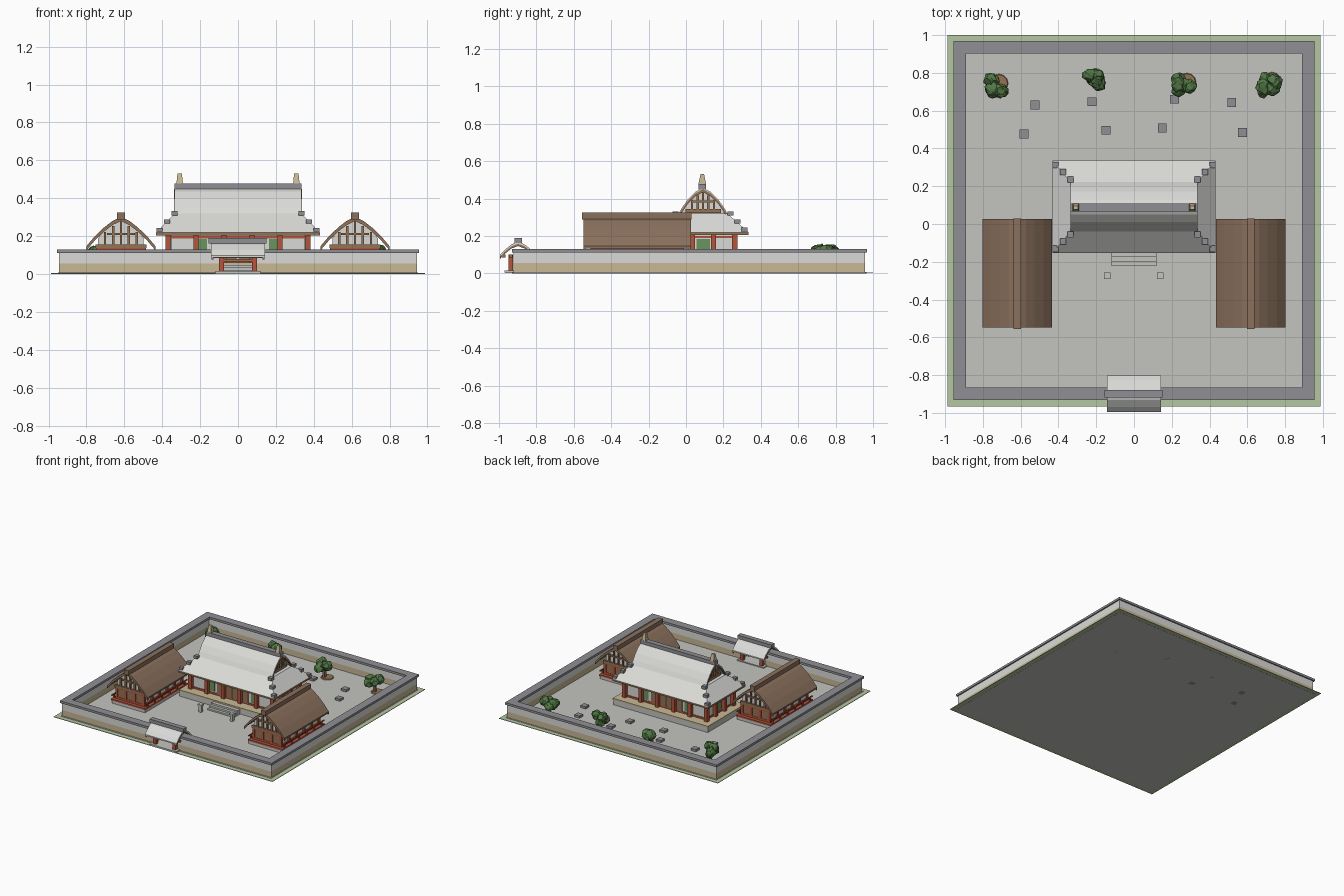
import bpy, bmesh, random
from mathutils import Vector

random.seed(4)
if "Cube" in bpy.data.objects:
    bpy.data.objects.remove(bpy.data.objects["Cube"])


def material(name, r, g, b):
    m = bpy.data.materials.new(name)
    m.use_nodes = True
    m.diffuse_color = (r, g, b, 1)
    m.node_tree.nodes["Principled BSDF"].inputs["Base Color"].default_value = (r, g, b, 1)
    return m


PAVING = material("pale paving", 0.55, 0.55, 0.53)
WHITE = material("white plaster", 0.70, 0.70, 0.68)
SLATE = material("grey slate", 0.28, 0.28, 0.30)
SAND = material("sand stone", 0.58, 0.48, 0.30)
THATCH = material("brown bark", 0.26, 0.165, 0.11)
TIMBER = material("timber", 0.30, 0.17, 0.09)
RED = material("red lacquer", 0.46, 0.09, 0.045)
GREEN = material("green lattice", 0.14, 0.30, 0.11)
LEAF = material("leaf green", 0.085, 0.19, 0.06)
GRASS = material("grass", 0.47, 0.57, 0.36)


def finish(name, bm, mat):
    bmesh.ops.recalc_face_normals(bm, faces=bm.faces)
    mesh = bpy.data.meshes.new(name)
    bm.to_mesh(mesh)
    bm.free()
    mesh.materials.append(mat)
    ob = bpy.data.objects.new(name, mesh)
    bpy.context.collection.objects.link(ob)
    return ob


def add_box(bm, x, y, z, taper=(1, 1)):
    # x, y, z are (low, high) pairs; taper scales the top face
    geo = bmesh.ops.create_cube(bm, size=1)["verts"]
    for v in geo:
        top = v.co.z > 0
        s = taper if top else (1, 1)
        v.co = Vector((sum(x) / 2 + v.co.x * s[0] * (x[1] - x[0]),
                       sum(y) / 2 + v.co.y * s[1] * (y[1] - y[0]), z[1] if top else z[0]))


def boxes(name, specs, mat):
    bm = bmesh.new()
    for s in specs:
        add_box(bm, *s)
    return finish(name, bm, mat)


def near(c, h):
    return (c - h, c + h)


def place(axis, center, u, along, z):
    # u runs across the ridge, along runs with it
    return (along, center + u, z) if axis == "x" else (center + u, along, z)


def mirrored(half):
    return [(-u, z) for u, z in reversed(half)] + half[1:]


def roof_shell(name, half, axis, center, span, thick, mat):
    # curved roof sheet with thickness, swept along the ridge
    pts = mirrored(half)
    bm = bmesh.new()
    rows = [[bm.verts.new(place(axis, center, u, a, z - d)) for u, z in pts]
            for a, d in ((span[0], 0), (span[1], 0), (span[1], thick), (span[0], thick))]
    n = len(pts)
    for k in range(4):
        for i in range(n - 1):
            bm.faces.new((rows[k][i], rows[k][i + 1], rows[(k + 1) % 4][i + 1], rows[(k + 1) % 4][i]))
    for i in (0, n - 1):
        bm.faces.new([r[i] for r in rows])
    return finish(name, bm, mat)


def gable_block(name, half, axis, center, span, base, mat):
    pts = [(u, z) for u, z in mirrored(half)]
    pts = [(pts[0][0], base)] + pts + [(pts[-1][0], base)]
    bm = bmesh.new()
    a, b = [[bm.verts.new(place(axis, center, u, s, z)) for u, z in pts] for s in span]
    bm.faces.new(a)
    bm.faces.new(b)
    for i in range(len(pts)):
        j = (i + 1) % len(pts)
        bm.faces.new((a[i], a[j], b[j], b[i]))
    return finish(name, bm, mat)


def gable_frame(name, axis, center, at, base, peak, width):
    # tie beam, collar beam and struts on one gable
    rise = peak - base
    specs = []
    def bar(u, z):
        specs.append((near(at, .008), near(center + u[0], u[1]), z) if axis == "x"
                     else (near(center + u[0], u[1]), near(at, .008), z))
    bar((0, width), (base - .012, base + .008))
    bar((0, width * .55), (base + rise * .42, base + rise * .42 + .01))
    for f in (-.62, -.3, 0, .3, .62):
        bar((f * width, .006), (base, base + rise * (1 - .75 * abs(f))))
    boxes(name, specs, TIMBER)


# Ground and paved court
boxes("lawn", [((-.987, .987), (-.967, 1), (.001, .005))], GRASS)
boxes("court_floor", [((-.95, .95), (-.93, .965), (0, .008))], PAVING)

# Enclosing wall in three layers, with a gate opening in front
def wall_ring(name, out, thick, z, mat, gap):
    x, y0, y1 = .955 - out, -.931 + out, .968 - out
    sides = [((s * x - thick, s * x) if s > 0 else (-x, -x + thick), (y0, y1), z) for s in (-1, 1)]
    sides.append(((-x + thick, x - thick), (y1 - thick, y1), z))
    sides += [((-x + thick, -gap), (y0, y0 + thick), z), ((gap, x - thick), (y0, y0 + thick), z)]
    boxes(name, sides, mat)

wall_ring("wall_base", .01, .046, (.004, .055), SAND, .1)
wall_ring("wall_plaster", .01, .046, (.055, .112), WHITE, .1)
wall_ring("wall_cap", 0, .066, (.112, .13), SLATE, 0)

# Gatehouse
gate = [(0, .168), (.035, .155), (.07, .127), (.097, .098)]
roof_shell("gate_roof", gate, "x", -.898, (-.142, .142), .01, WHITE)
for s in (-1, 1):
    roof_shell("gate_barge", [(u, z - .01) for u, z in gate], "x", -.898, near(s * .135, .005), .012, TIMBER)
boxes("gate_ridge", [((-.155, .15), near(-.898, .02), (.162, .19))], SLATE)
boxes("gate_posts", [(near(x, .013), near(y, .013), (.01, .1))
                     for x in (-.088, .088) for y in (-.937, -.855)], RED)
boxes("gate_lintels", [((-.135, .135), near(y, .01), (.085, .1)) for y in (-.975, -.937, -.855, -.822)]
      + [((-.1, .1), near(-.937, .007), (.066, .078))], TIMBER)
boxes("gate_step", [((-.12, .12), (-.97, -.83), (.004, .016))], PAVING)

# Main hall: podium, stairs, body
CY = .091
boxes("hall_podium", [(near(0, .425), near(CY, .235), (.005, .05))], PAVING)
boxes("hall_podium_top", [(near(0, .43), near(CY, .24), (.05, .062))], SAND)
boxes("hall_steps", [(near(0, .12), (-.222 + i * .023, -.14), (.005, .02 + i * .014)) for i in range(3)], PAVING)
boxes("hall_body", [(near(0, .355), near(CY, .155), (.06, .215))], WHITE)
cols = [-.37 + i * .148 for i in range(6)]
rows = [CY - .17 + i * .1133 for i in range(4)]
boxes("hall_columns", [(near(x, .014), near(y, .014), (.06, .21)) for x in cols for y in rows
                       if x in (cols[0], cols[-1]) or y in (rows[0], rows[-1])], RED)
boxes("hall_rails", [(near(0, .36), near(CY, .16), z) for z in ((.062, .076), (.188, .2))], RED)
boxes("hall_windows", [(near(x, .036), near(CY, .16), (.085, .185)) for x in (-.2, .2)]
      + [(near(0, .36), near(CY, .036), (.085, .185))], GREEN)
boxes("hall_doors", [(near(x, .03), near(CY, .16), (.07, .185)) for x in (-.034, .034, -.11, .11)], TIMBER)
boxes("hall_eave_board", [(near(0, .432), near(CY, .242), (.204, .219))], TIMBER)

# Main hall: hipped skirt below a gabled upper roof
boxes("hall_skirt_roof", [(near(0, .432), near(CY, .245), (.219, .32), (.775, .53))], WHITE)
upper = [(0, .458), (.04, .436), (.08, .397), (.112, .352), (.132, .318)]
roof_shell("hall_upper_roof", upper, "x", CY, (-.335, .335), .012, WHITE)
inner = [(u * .93, z - .012) for u, z in upper]
gable_block("hall_gable", inner, "x", CY, (-.3, .3), .3, WHITE)
for s in (-1, 1):
    roof_shell("hall_barge", [(u, z - .008) for u, z in upper], "x", CY, near(s * .331, .006), .016, TIMBER)
    gable_frame("hall_gable_frame", "x", CY, s * .304, .335, .44, .095)
boxes("hall_ridge", [(near(0, .336), near(CY - .004, .021), (.448, .477))], SLATE)
boxes("hall_ridge_finials", [(near(s * .308, .017), near(CY - .004, .021), (.475, .53), (.7, .45))
                             for s in (-1, 1)], SAND)
boxes("hall_hip_tiles", [(near(sx * (.415 - .04 * i), .016), near(CY + sy * (.222 - .038 * i), .016),
                          (.222 + .044 * i, .244 + .044 * i))
                         for sx in (-1, 1) for sy in (-1, 1) for i in range(3)], SLATE)

# Side halls, one each side of the court
side = [(0, .302), (.045, .28), (.09, .245), (.14, .197), (.183, .146)]
for s, tag in ((1, "left"), (-1, "right")):
    cx = s * .618
    Y0, Y1 = -.5, -.02
    MY, HY = (Y0 + Y1) / 2, (Y1 - Y0) / 2
    roof_shell(tag + "_hall_roof", side, "y", cx, (-.547, .026), .012, THATCH)
    boxes(tag + "_hall_ridge", [(near(cx, .021), (-.556, .03), (.288, .326))], THATCH)
    boxes(tag + "_hall_base", [(near(cx, .15), near(MY, HY + .03), (.005, .032))], PAVING)
    boxes(tag + "_hall_floor", [(near(cx, .155), near(MY, HY + .035), (.032, .044))], RED)
    gable_block(tag + "_hall_body", [(0, .288), (.04, .268), (.08, .238), (.12, .19)],
                "y", cx, (Y0, Y1), .04, WHITE)
    ys = [Y0 + i * (Y1 - Y0) / 5 for i in range(6)]
    xs = [cx + i * .081 for i in (-1.5, -.5, .5, 1.5)]
    boxes(tag + "_hall_columns", [(near(x, .01), near(y, .01), (.04, .15)) for x in xs for y in ys
                                  if x in (xs[0], xs[-1]) or y in (ys[0], ys[-1])], RED)
    boxes(tag + "_hall_beams", [(near(cx, .13), near(MY, HY + .008), z)
                                for z in ((.044, .06), (.125, .137))], RED)
    boxes(tag + "_hall_doors", [(near(cx + d * .081, .03), near(MY, HY + .005), (.06, .125))
                                for d in (-1, 0, 1)], TIMBER)
    # veranda railing
    boxes(tag + "_hall_railing",
          [(near(cx + d * .15, .004), near(MY, HY + .032), (.068, .076)) for d in (-1, 1)]
          + [(near(cx + d * .15, .005), near(y, .005), (.04, .072)) for d in (-1, 1) for y in ys], RED)
    for e, y in ((-1, Y0), (1, Y1)):
        gable_frame(tag + "_hall_gable_frame", "y", cx, y + e * .006, .148, .285, .135)
    for y in (-.541, .02):
        roof_shell(tag + "_hall_barge", [(u, z - .008) for u, z in side], "y", cx, near(y, .006), .014, TIMBER)

# Stone lanterns in the front court
boxes("lantern_posts", [(near(x, .012), near(-.275, .012), (.005, .062)) for x in (-.142, .139)], PAVING)
boxes("lantern_caps", [(near(x, .017), near(-.275, .017), (.058, .072)) for x in (-.142, .139)], PAVING)

# Garden stones
stones = [(-.524, .63), (-.222, .648), (-.582, .476), (-.148, .497),
          (.15, .508), (.214, .66), (.518, .643), (.574, .484)]
boxes("garden_stones", [(near(x, .023), near(y, .023), (-.0, .026)) for x, y in stones], SLATE)

# Garden trees: soil mound, trunk and ragged crown
for x, y in ((-.73, .73), (-.22, .76), (.265, .735), (.715, .74)):
    bm = bmesh.new()
    bmesh.ops.create_cone(bm, cap_ends=True, segments=12, radius1=.05, radius2=.045, depth=.008)
    bmesh.ops.translate(bm, verts=bm.verts, vec=(x + .015, y + .015, .011))
    add_box(bm, near(x, .01), near(y, .01), (.008, .09))
    finish("tree_trunk", bm, TIMBER)
    bm = bmesh.new()
    for i in range(7):
        geo = bmesh.ops.create_icosphere(bm, subdivisions=2, radius=.036)["verts"]
        off = Vector((random.uniform(-.036, .036), random.uniform(-.036, .036), random.uniform(-.022, .022)))
        for v in geo:
            v.co = v.co * random.uniform(.8, 1.2) + off + Vector((x, y, .105))
    finish("tree_crown", bm, LEAF)
